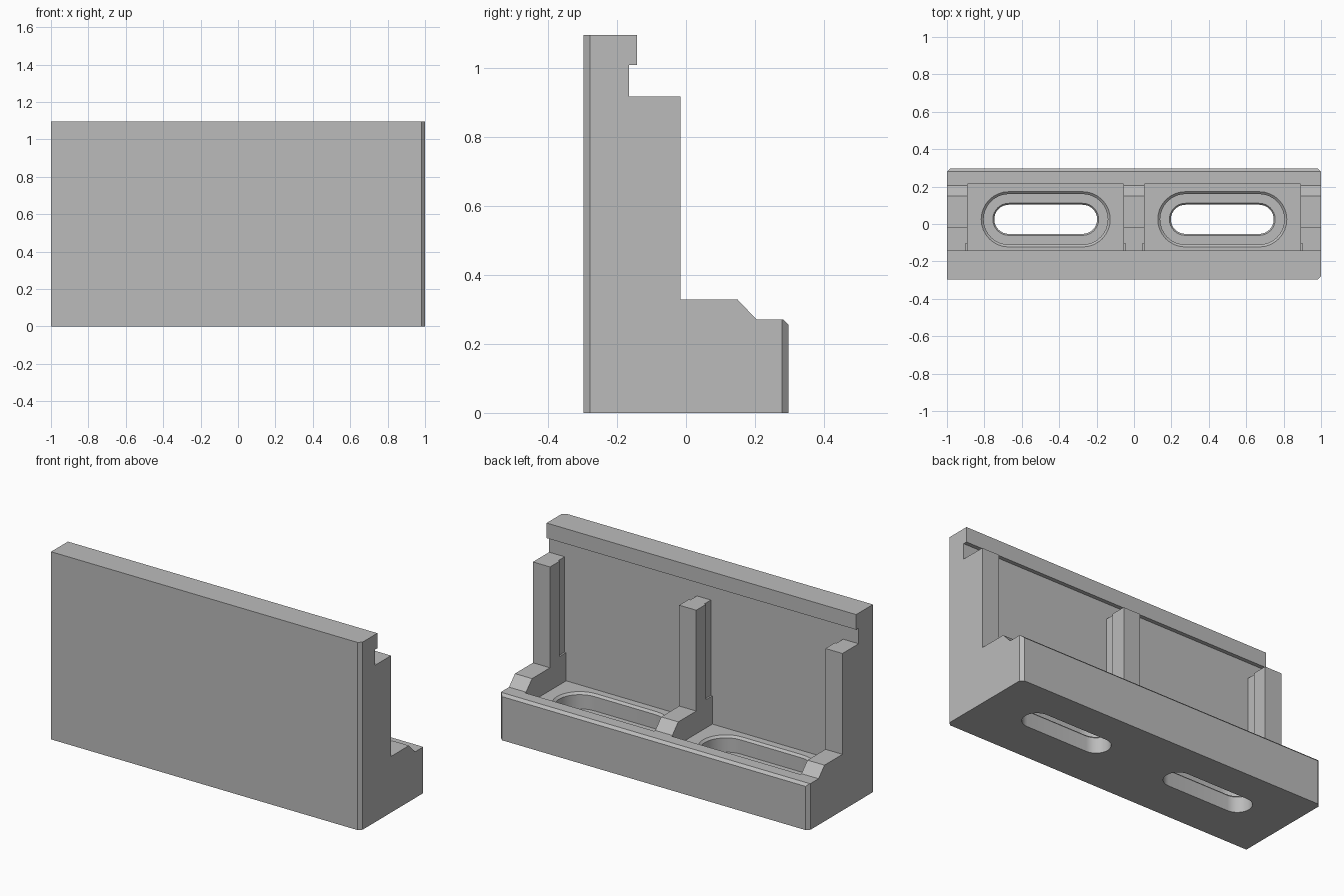
import bpy, bmesh, math
from mathutils import Matrix

old = bpy.data.objects.get("Cube")
if old:
    bpy.data.objects.remove(old, do_unlink=True)

grey = bpy.data.materials.new("plain_grey")
grey.use_nodes = True
grey.diffuse_color = (0.5, 0.5, 0.5, 1)
grey.node_tree.nodes["Principled BSDF"].inputs["Base Color"].default_value = (0.5, 0.5, 0.5, 1)


def make(name, bm):
    bmesh.ops.recalc_face_normals(bm, faces=bm.faces[:])
    mesh = bpy.data.meshes.new(name)
    bm.to_mesh(mesh)
    bm.free()
    mesh.materials.append(grey)
    obj = bpy.data.objects.new(name, mesh)
    bpy.context.collection.objects.link(obj)
    return obj


def loft(name, rings):
    """Skin a stack of equal closed rings and cap both ends."""
    bm = bmesh.new()
    loops = [[bm.verts.new(p) for p in ring] for ring in rings]
    n = len(loops[0])
    for a, b in zip(loops, loops[1:]):
        for i in range(n):
            j = (i + 1) % n
            bm.faces.new((a[i], a[j], b[j], b[i]))
    bm.faces.new(loops[0])
    bm.faces.new(loops[-1])
    return make(name, bm)


def box(name, x0, x1, y0, y1, z0, z1):
    return loft(name, [[(x0, y0, z), (x1, y0, z), (x1, y1, z), (x0, y1, z)] for z in (z0, z1)])


def stadium(cx, cy, half, r, z, steps=16):
    pts = []
    for side in (1, -1):
        for i in range(steps + 1):
            a = math.pi * (i / steps - 0.5) + (0 if side > 0 else math.pi)
            pts.append((cx + side * half + r * math.cos(a), cy + r * math.sin(a), z))
    return pts


def cut(target, cutter):
    cutter.hide_render = True
    mod = target.modifiers.new("cut", "BOOLEAN")
    mod.operation = "DIFFERENCE"
    mod.solver = "EXACT"
    mod.object = cutter
    bpy.context.view_layer.objects.active = target
    bpy.ops.object.modifier_apply(modifier=mod.name)
    bpy.data.objects.remove(cutter, do_unlink=True)


# Angle block: wall with lip and groove, ribs and base in one side profile
profile = [(-0.297, 0), (0.297, 0), (0.297, 0.255), (0.282, 0.27), (0.205, 0.27),
           (0.15, 0.328), (-0.016, 0.328), (-0.016, 0.917), (-0.165, 0.917),
           (-0.165, 1.008), (-0.142, 1.008), (-0.142, 1.096), (-0.297, 1.096)]
body = loft("angle_bracket", [[(x, y, z) for y, z in profile] for x in (-1, 1)])

# Pockets that leave two end ribs and a middle rib, each stepped near the wall
for s in (-1, 1):
    x0, x1 = sorted((s * 0.055, s * 0.89))
    cut(body, box("pocket", x0, x1, -0.165, 0.215, 0.195, 0.95))
    cut(body, box("rib_step", x0 - 0.01, x1 + 0.01, -0.165, -0.105, 0.36, 0.95))

# Countersunk long slots through the base
levels = [(-0.05, 0.078), (0.09, 0.078), (0.1, 0.086), (0.1, 0.135),
          (0.183, 0.135), (0.195, 0.148), (0.22, 0.148)]
for s in (-1, 1):
    cut(body, loft("slot", [stadium(s * 0.472, 0.025, 0.197, r, z) for z, r in levels]))

# Chamfered upright corners
c = 0.019
for x, y in ((1, -0.297), (1, 0.297), (-1, 0.297)):
    cut(body, loft("corner", [[(x - c, y, z), (x, y - c, z), (x + c, y, z), (x, y + c, z)]
                              for z in (-0.1, 1.2)]))

# Smooth the slot ends, keep every edge sharp
bpy.ops.object.select_all(action="DESELECT")
body.select_set(True)
bpy.context.view_layer.objects.active = body
bpy.ops.object.shade_smooth_by_angle(angle=math.radians(25))
